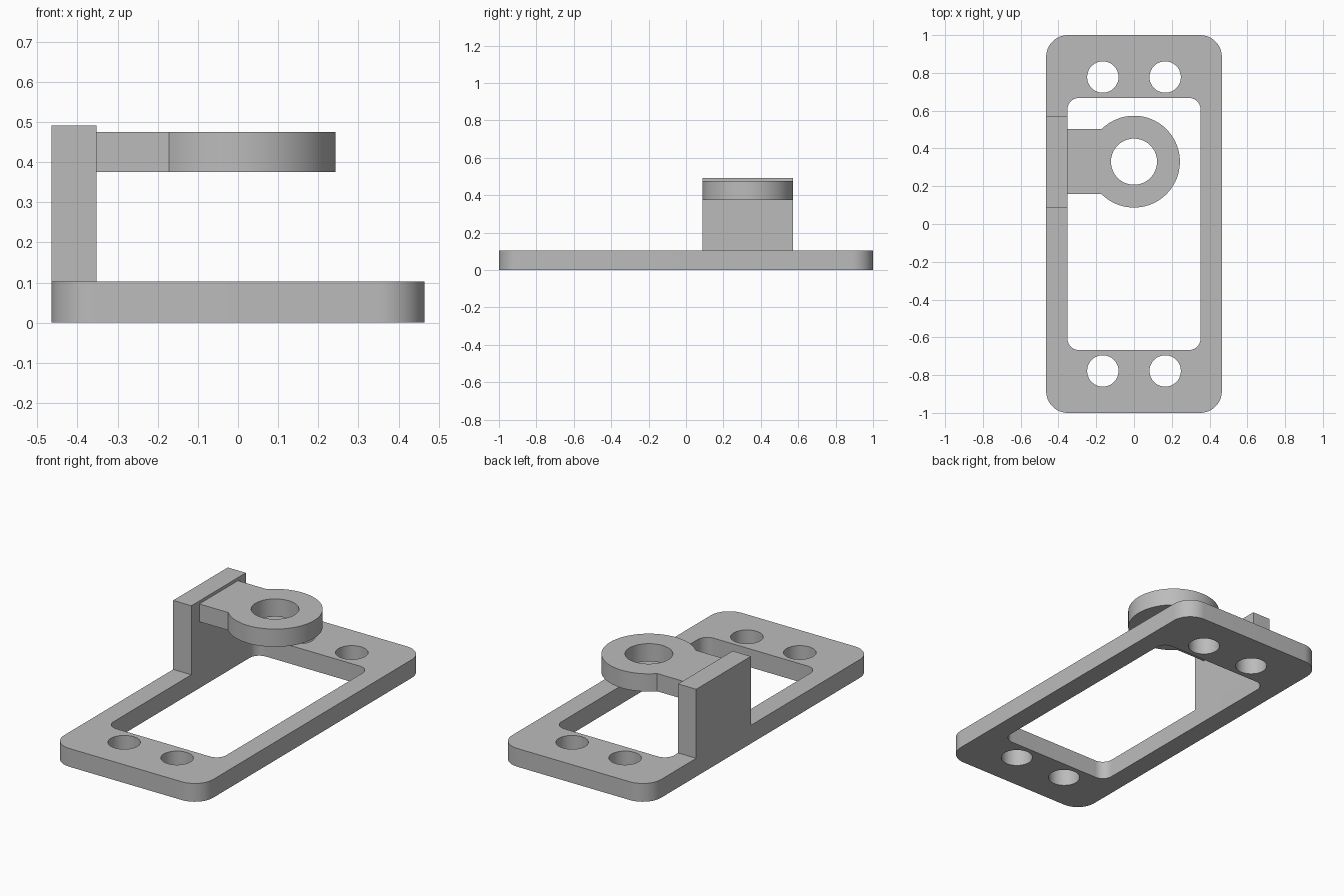
import bpy
import bmesh
from math import sin, cos, radians, sqrt

cube = bpy.data.objects.get("Cube")
if cube:
    bpy.data.objects.remove(cube, do_unlink=True)

# Single grey finish
grey = bpy.data.materials.new("plain_grey")
grey.use_nodes = True
colour = (0.5, 0.5, 0.5, 1)
grey.diffuse_color = colour
grey.node_tree.nodes["Principled BSDF"].inputs["Base Color"].default_value = colour

PLATE_TOP = 0.103
OUTER_X, INNER_X = 0.465, 0.352
RING_Y = 0.33
RING_R = 0.243
ARM_HALF = 0.172


def arc(cx, cy, r, start, end, steps):
    """Points on an arc, end points included."""
    angles = [radians(start + (end - start) * i / steps) for i in range(steps + 1)]
    return [(cx + r * cos(a), cy + r * sin(a)) for a in angles]


def circle(cx, cy, r):
    return arc(cx, cy, r, 0, 360, 64)[:-1]


def rounded_rect(hx, hy, r):
    points = []
    for i, (sx, sy) in enumerate([(1, 1), (-1, 1), (-1, -1), (1, -1)]):
        points += arc(sx * (hx - r), sy * (hy - r), r, i * 90, i * 90 + 90, 16)
    return points


def extrude_loops(name, loops, z0, z1):
    """Extrude an outline with holes into a solid between two heights."""
    curve = bpy.data.curves.new(name, "CURVE")
    curve.dimensions = "2D"
    curve.fill_mode = "BOTH"
    curve.extrude = (z1 - z0) / 2
    for loop in loops:
        spline = curve.splines.new("POLY")
        spline.points.add(len(loop) - 1)
        for point, (x, y) in zip(spline.points, loop):
            point.co = (x, y, 0, 1)
        spline.use_cyclic_u = True
    obj = bpy.data.objects.new(name, curve)
    obj.location.z = (z0 + z1) / 2
    bpy.context.collection.objects.link(obj)
    bpy.ops.object.select_all(action="DESELECT")
    obj.select_set(True)
    bpy.context.view_layer.objects.active = obj
    bpy.ops.object.convert(target="MESH")
    obj = bpy.context.view_layer.objects.active

    # Weld caps to walls and make the normals consistent
    bm = bmesh.new()
    bm.from_mesh(obj.data)
    bmesh.ops.remove_doubles(bm, verts=bm.verts, dist=1e-5)
    bmesh.ops.recalc_face_normals(bm, faces=bm.faces)
    bm.to_mesh(obj.data)
    bm.free()
    obj.data.materials.clear()
    obj.data.materials.append(grey)
    bpy.ops.object.shade_smooth_by_angle(angle=radians(30))
    return obj


# Base plate with a window and four bolt holes
bolt_holes = [circle(sx * 0.165, sy * 0.778, 0.083) for sx in (-1, 1) for sy in (-1, 1)]
extrude_loops(
    "base_plate",
    [rounded_rect(OUTER_X, 1, 0.115), rounded_rect(INNER_X, 0.667, 0.06)] + bolt_holes,
    0, PLATE_TOP)

# Upright wall, flush with the plate's side rail
y0, y1 = RING_Y - RING_R, RING_Y + RING_R
extrude_loops(
    "upright_wall",
    [[(-OUTER_X, y0), (-INNER_X, y0), (-INNER_X, y1), (-OUTER_X, y1)]],
    PLATE_TOP, 0.492)

# Arm ending in a round eye
neck_x = -sqrt(RING_R ** 2 - ARM_HALF ** 2)
eye = arc(0, RING_Y, RING_R, -135, 135, 72)
eye[0] = (neck_x, RING_Y - ARM_HALF)
eye[-1] = (neck_x, RING_Y + ARM_HALF)
outline = eye + [(-INNER_X, RING_Y + ARM_HALF), (-INNER_X, RING_Y - ARM_HALF)]
extrude_loops("eye_arm", [outline, circle(0, RING_Y, 0.122)], 0.375, 0.475)
